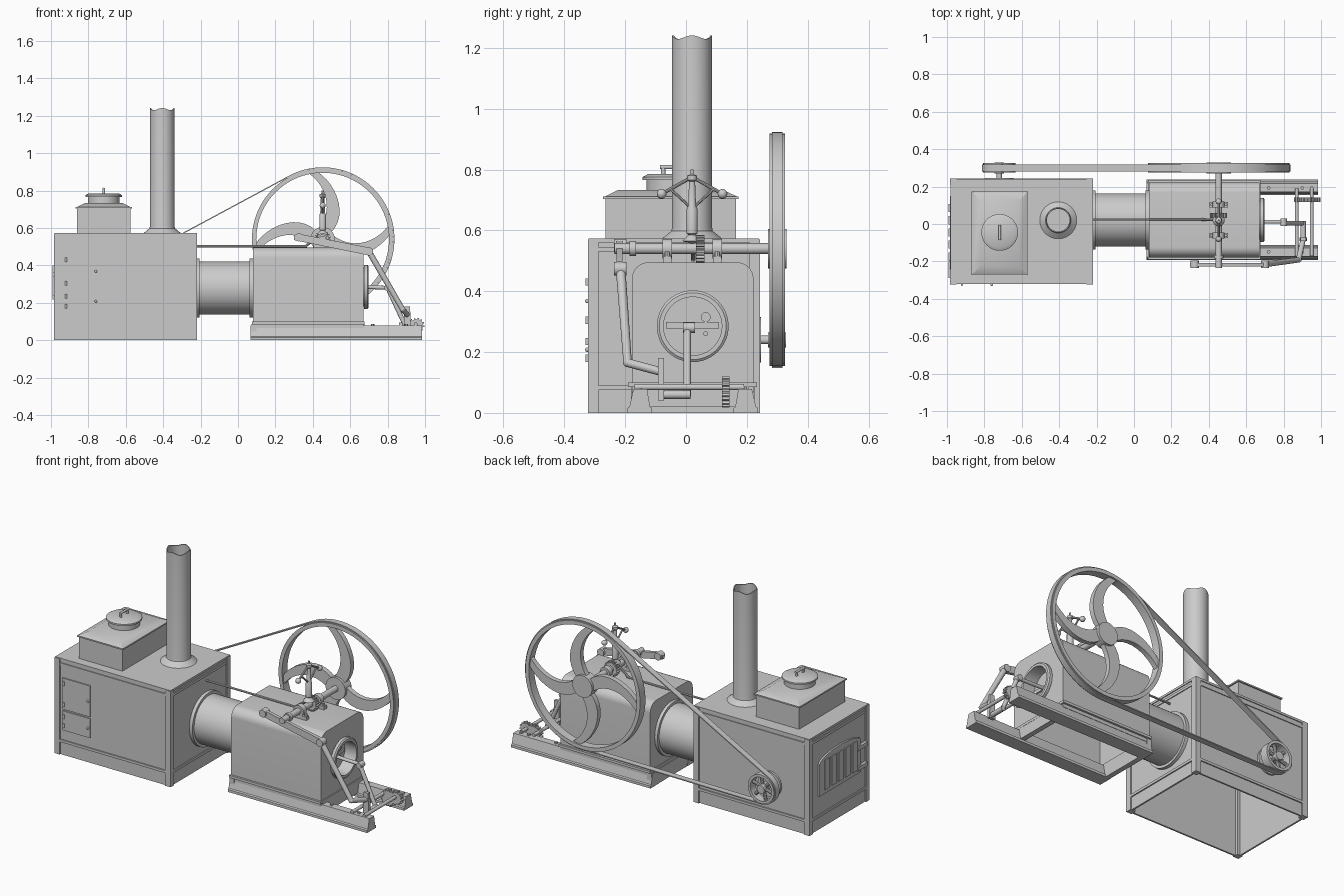
import bpy, bmesh
from math import sin, cos, pi, acos, atan2, radians
from mathutils import Vector
from mathutils.geometry import interpolate_bezier

if "Cube" in bpy.data.objects:
    bpy.data.objects.remove(bpy.data.objects["Cube"])


def finish(name, bm):
    bmesh.ops.remove_doubles(bm, verts=bm.verts, dist=1e-5)
    bmesh.ops.recalc_face_normals(bm, faces=bm.faces)
    me = bpy.data.meshes.new(name)
    bm.to_mesh(me)
    bm.free()
    ob = bpy.data.objects.new(name, me)
    bpy.context.collection.objects.link(ob)
    return ob


def place(p, axis, t):
    return {'x': (t, p[0], p[1]), 'y': (p[0], t, p[1]), 'z': (p[0], p[1], t)}[axis]


def prism(name, pts, axis, a, b, hole=None):
    """Extrude an outline along an axis; an equal-length hole makes a ring."""
    bm = bmesh.new()
    loops = [[[bm.verts.new(place(p, axis, t)) for p in l] for t in (a, b)]
             for l in ([pts, hole] if hole else [pts])]
    n = len(pts)
    for lo, hi in loops:
        for i in range(n):
            j = (i + 1) % n
            bm.faces.new((lo[i], lo[j], hi[j], hi[i]))
    for e in (0, 1):
        if hole:
            o, h = loops[0][e], loops[1][e]
            for i in range(n):
                j = (i + 1) % n
                bm.faces.new((o[i], o[j], h[j], h[i]))
        else:
            bm.faces.new(loops[0][e])
    return finish(name, bm)


def rect(a, b, c, d):
    return [(a, c), (b, c), (b, d), (a, d)]


def box(name, x0, x1, y0, y1, z0, z1):
    return prism(name, rect(x0, x1, y0, y1), 'z', z0, z1)


def shell(name, x0, x1, y0, y1, z0, z1, t):
    return prism(name, rect(x0, x1, y0, y1), 'z', z0, z1, rect(x0 + t, x1 - t, y0 + t, y1 - t))


def circle(cx, cz, r, n=64, start=0, end=2 * pi):
    return [(cx + r * cos(start + (end - start) * i / n), cz + r * sin(start + (end - start) * i / n)) for i in range(n)]


def lathe(name, prof, origin, axis=(0, 0, 1), n=40, closed=False):
    """Spin (radius, height) points about an axis through origin."""
    bm = bmesh.new()
    q = Vector(axis).to_track_quat('Z', 'Y')
    o = Vector(origin)
    rings = [[bm.verts.new(o + q @ Vector((r * cos(2 * pi * i / n), r * sin(2 * pi * i / n), h)))
              for i in range(n)] for r, h in prof]
    for k in range(len(rings) if closed else len(rings) - 1):
        A, B = rings[k], rings[(k + 1) % len(rings)]
        for i in range(n):
            j = (i + 1) % n
            bm.faces.new((A[i], A[j], B[j], B[i]))
    return finish(name, bm)


def rod(name, p, q, r, r2=None, n=20):
    d = Vector(q) - Vector(p)
    return lathe(name, [(0, 0), (r, 0), (r if r2 is None else r2, d.length), (0, d.length)], p, d, n)


def ball(name, c, r):
    return lathe(name, [(r * sin(pi * i / 10), -r * cos(pi * i / 10)) for i in range(11)], c, n=20)


# Firebox: open-bottomed walls, roof, corner posts and bands
shell('firebox_walls', -.975, -.225, -.315, .235, 0, .565, .01)
box('firebox_roof', -.98, -.22, -.32, .24, .56, .573)
for i, x in enumerate((-.983, -.253)):
    for j, y in enumerate((-.323, .208)):
        box(f'firebox_post_{i}{j}', x, x + .035, y, y + .035, 0, .57)
shell('firebox_lower_band', -.982, -.218, -.322, .242, .075, .09, .012)
shell('firebox_upper_band', -.98, -.22, -.32, .24, .53, .545, .01)
# Side doors with hinges
for k, (z0, z1) in enumerate(((.275, .46), (.15, .265))):
    box(f'side_door_{k}', -.93, -.75, -.322, -.31, z0, z1)
    for z in (z0 + .03, z1 - .03):
        rod(f'side_hinge_{k}', (-.92, -.325, z - .012), (-.92, -.325, z + .012), .006)
    ball(f'side_latch_{k}', (-.76, -.325, (z0 + z1) / 2), .007)
# Slatted end door with an arched top
arch = [(-.24, .2), (.15, .2), (.15, .39)] + [(-.045 + .195 * cos(pi * i / 8), .39 + .045 * sin(pi * i / 8)) for i in range(1, 8)] + [(-.24, .39)]
prism('end_door', arch, 'x', -.985, -.973)
for k in range(5):
    y = -.175 + k * .065
    box('end_door_slat', -.991, -.98, y - .022, y + .022, .225, .4)
for z in (.23, .35):
    box('end_door_hinge', -.993, -.97, -.29, -.2, z - .012, z + .012)
# Feed hopper with sloped top and round lid
box('hopper', -.86, -.575, -.265, .165, .57, .705)
box('hopper_rim', -.868, -.567, -.273, .173, .703, .711)
bm = bmesh.new()
lo = [bm.verts.new((*p, .711)) for p in rect(-.863, -.572, -.268, .168)]
hi = [bm.verts.new((*p, .732)) for p in rect(-.82, -.615, -.225, .125)]
bm.faces.new(lo)
bm.faces.new(hi)
for i in range(4):
    bm.faces.new((lo[i], lo[i - 1], hi[i - 1], hi[i]))
finish('hopper_slope', bm)
lathe('hopper_lid', [(0, .73), (.085, .73), (.085, .765), (.098, .765), (.098, .775), (.08, .785), (0, .785)], (-.718, -.045, 0))
for y in (-.075, -.015):
    rod('lid_handle_post', (-.718, y, .78), (-.718, y, .81), .007)
rod('lid_handle_bar', (-.718, -.085, .808), (-.718, -.005, .808), .007)
# Chimney: hollow with a slightly uneven lip
ch = lathe('chimney', [(.1, .572), (.068, .598), (.066, .61), (.066, 1.24), (.06, 1.24), (.06, .572)], (-.405, .02, 0), n=48, closed=True)
for v in ch.data.vertices:
    if v.co.z > 1.2:
        v.co.z += .006 * cos(4 * atan2(v.co.y - .02, v.co.x + .405)) - .005
# Boiler barrel joining firebox to engine
CY = .022
rod('barrel', (-.23, CY, .278), (.09, CY, .278), .142, n=56)
for x in (-.225, .062):
    rod('barrel_flange', (x, CY, .278), (x + .02, CY, .278), .158, n=56)


# Engine block: hollow, open below, bored at the front
def block_outline(y0, y1, z0, z1, r):
    return [(y0, z0), (y1, z0)] + [(y1 - r + r * cos(a * pi / 16), z1 - r + r * sin(a * pi / 16)) for a in range(9)] + \
        [(y0 + r - r * sin(a * pi / 16), z1 - r + r * cos(a * pi / 16)) for a in range(9)]


block = prism('engine_block', block_outline(-.178, .222, .065, .495, .055), 'x', .08, .67)
cuts = [prism('cavity_cutter', block_outline(-.166, .21, .0, .483, .045), 'x', .092, .658),
        rod('bore_cutter', (.6, CY, .285), (.8, CY, .285), .104, n=48)]
for c in cuts:
    c.hide_render = True
    m = block.modifiers.new('cut', 'BOOLEAN')
    m.operation, m.object, m.solver = 'DIFFERENCE', c, 'EXACT'
    bpy.context.view_layer.objects.active = block
    bpy.ops.object.modifier_apply(modifier=m.name)
    bpy.data.objects.remove(c)
shell('block_foot_lip', .074, .676, -.19, .234, .085, .1, .014)
lathe('cylinder_liner', [(.104, .4), (.104, .675), (.118, .675), (.118, .692), (.11, .698), (.096, .698), (.096, .4)], (0, CY, .285), (1, 0, 0), 48, True)
rod('piston', (.5, CY, .285), (.62, CY, .285), .097, n=48)
box('piston_bar', .61, .63, -.065, .108, .278, .298)
rod('piston_boss', (.615, .065, .315), (.628, .065, .315), .016)
rod('piston_bolt', (.615, .065, .26), (.628, .065, .26), .008)

# Base rails and cross beams
for s in (-1, 1):
    sec = [(.215, 0), (.215, .015), (.208, .02), (.195, .078), (.15, .078), (.14, .02), (.133, .015), (.133, 0)]
    prism(f'base_rail_{s}', [(CY + s * a, z) for a, z in sec], 'x', .068, .985)
    for x in (.72, .9, .95):
        rod('rail_bolt', (x, CY + s * .17, .075), (x, CY + s * .17, .087), .01, n=6)
box('base_back_beam', .07, .1, -.18, .225, 0, .085)
box('base_front_beam', .645, .675, -.16, .205, .02, .085)

# Flywheel with four curved spokes
FX, FZ, PX, PZ = .4525, .54, -.72, .24
prism('flywheel_rim', circle(FX, FZ, .378, 80), 'y', .275, .325, circle(FX, FZ, .355, 80))


def bez(*p):
    return [tuple(v)[:2] for v in interpolate_bezier(*[Vector((*c, 0)) for c in p], 12)]


spoke = bez((-.03, .362), (.07, .3), (.145, .13), (.04, .03)) + bez((-.03, .045), (.065, .15), (.02, .29), (-.08, .356))
for k in range(4):
    a = k * pi / 2
    prism(f'flywheel_spoke_{k}', [(FX + w * cos(a) - u * sin(a), FZ + w * sin(a) + u * cos(a)) for w, u in spoke], 'y', .285, .315)
rod('flywheel_hub', (FX, .27, FZ), (FX, .33, FZ), .065, n=32)
# Small pulley on the firebox
prism('pulley_rim', circle(PX, PZ, .086, 40), 'y', .275, .325, circle(PX, PZ, .07, 40))
rod('pulley_hub', (PX, .27, PZ), (PX, .328, PZ), .025)
for k in range(6):
    a = k * pi / 3
    rod('pulley_spoke', (PX, .3, PZ), (PX + .075 * cos(a + .3), .3, PZ + .075 * sin(a + .3)), .01, n=10)
rod('pulley_shaft', (PX, .23, PZ), (PX, .3, PZ), .014)
rod('pulley_plate', (PX, .232, PZ), (PX, .247, PZ), .075, n=32)


# Drive belt: outer tangents around both wheels
def belt(t):
    d = Vector((FX - PX, FZ - PZ))
    th, ph = atan2(d.y, d.x), acos((.087 - .378) / d.length)
    ph = pi - ph if ph < pi / 2 else ph
    big = circle(FX, FZ, .378 + t, 60, th - ph, th + ph)
    big.append((FX + (.378 + t) * cos(th + ph), FZ + (.378 + t) * sin(th + ph)))
    small = circle(PX, PZ, .087 + t, 30, th + ph, th + 2 * pi - ph)
    small.append((PX + (.087 + t) * cos(th - ph), PZ + (.087 + t) * sin(th - ph)))
    return big + small


prism('drive_belt', belt(.006), 'y', .282, .318, belt(0))

# Crankshaft, bearings and spiral gear
rod('crankshaft', (FX, -.235, FZ), (FX, .3, FZ), .018)
rod('shaft_collar', (FX, -.185, FZ), (FX, -.165, FZ), .025)
for y in (-.062, .103):
    box('bearing_foot', FX - .05, FX + .05, y - .014, y + .014, .49, .515)
    rod('bearing', (FX, y - .016, FZ), (FX, y + .016, FZ), .032)
    for x in (-.038, .038):
        rod('bearing_bolt', (FX + x, y, .51), (FX + x, y, .53), .009, n=6)


def gear(name, x, z, r, y0, y1, teeth=16):
    prism(name, [(x + q * cos(2 * pi * (i + o) / teeth), z + q * sin(2 * pi * (i + o) / teeth))
                 for i in range(teeth) for q, o in ((r * .8, 0), (r * .8, .4), (r, .55), (r, .85))], 'y', y0, y1)


gear('spiral_gear', FX, FZ, .045, .033, .06, 18)
# Ball governor and its control rod
lathe('governor_column', [(0, .555), (.032, .565), (.012, .585), (.018, .59), (.018, .67), (.013, .68), (.01, .76), (.016, .765), (.016, .78), (.005, .785), (.005, .8), (0, .8)], (FX, .02, 0))
for s in (-1, 1):
    ball('governor_ball', (FX, .02 + s * .1, .72), .016)
    rod('governor_upper_arm', (FX, .02 + s * .01, .77), (FX, .02 + s * .1, .72), .006, n=10)
    rod('governor_lower_arm', (FX, .02 + s * .01, .68), (FX, .02 + s * .07, .735), .005, n=10)
rod('control_rod', (-.23, .024, .502), (.37, .024, .502), .006, n=10)
rod('control_link', (.36, .024, .502), (FX, .022, .57), .007, n=10)

# Side crank arm and connecting rod down to the rocker
prism('crank_arm', [(.3, .535), (.3, .558), (.318, .57), (.69, .497), (.72, .478), (.71, .455), (.69, .455)], 'y', -.228, -.208)
rod('crank_arm_pin', (.325, -.236, .55), (.325, -.195, .55), .022)
rod('rod_top_pin', (.7, -.236, .474), (.7, -.195, .474), .022)
rod('connecting_rod', (.7, -.215, .474), (.88, -.192, .165), .016, .014)
rod('connecting_rod_foot', (.88, -.192, .165), (.905, -.08, .135), .014)
ball('connecting_rod_elbow', (.88, -.192, .165), .015)
# Rocker levers and piston link
prism('rocker_arm', [(.885, .04), (.925, .04), (.92, .18), (.89, .18)], 'y', -.092, -.073)
rod('rocker_bar', (.905, -.09, .06), (.905, .015, .06), .014)
rod('rocker_lever', (.905, .004, .055), (.8, .004, .28), .012)
rod('piston_link', (.62, .012, .285), (.81, .012, .28), .01)
rod('piston_link_pin', (.8, -.01, .28), (.8, .03, .28), .017)
# Cross shafts and timing gears between the rails
rod('cross_shaft_rear', (.87, -.17, .085), (.87, .19, .085), .01)
rod('cross_shaft_front', (.95, -.17, .085), (.95, .19, .085), .01)
gear('timing_gear_large', .905, .068, .05, .118, .143, 16)
gear('timing_gear_small', .957, .08, .04, .118, .143, 12)

# Smooth shading with crisp edges
bpy.ops.object.select_all(action='SELECT')
bpy.context.view_layer.objects.active = block
bpy.ops.object.shade_smooth_by_angle(angle=radians(35))
